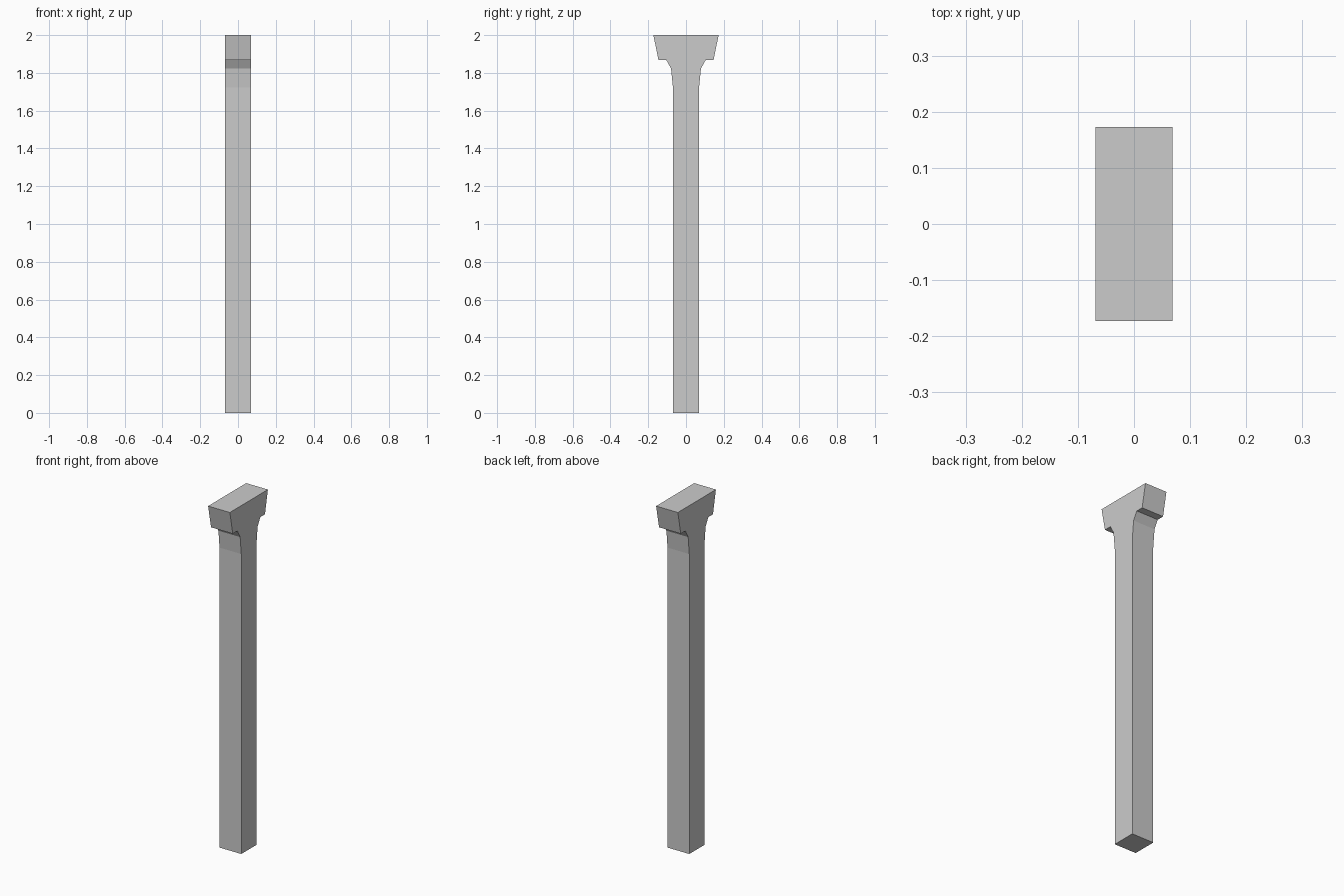
import bpy, bmesh

if "Cube" in bpy.data.objects:
    bpy.data.objects.remove(bpy.data.objects["Cube"])

HALF_WIDTH = 0.069

# Right half of the post outline (y, z), from the foot up to the flared cap
half = [(0.069, 0.0), (0.069, 1.722), (0.079, 1.823), (0.104, 1.868),
        (0.146, 1.868), (0.1725, 2.0)]
# Mirror it to close the outline
outline = half + [(-y, z) for y, z in reversed(half)]


def extrude_profile(name, points, half_width):
    bm = bmesh.new()
    face = bm.faces.new([bm.verts.new((-half_width, y, z)) for y, z in points])
    result = bmesh.ops.extrude_face_region(bm, geom=[face])
    verts = [g for g in result["geom"] if isinstance(g, bmesh.types.BMVert)]
    bmesh.ops.translate(bm, verts=verts, vec=(2 * half_width, 0, 0))
    # Make sure the start face is present so the solid is closed
    if any(e.is_boundary for e in bm.edges):
        bmesh.ops.holes_fill(bm, edges=[e for e in bm.edges if e.is_boundary], sides=0)
    bmesh.ops.recalc_face_normals(bm, faces=bm.faces)
    mesh = bpy.data.meshes.new(name)
    bm.to_mesh(mesh)
    bm.free()
    obj = bpy.data.objects.new(name, mesh)
    bpy.context.collection.objects.link(obj)
    return obj


# Square post with curved brackets and a flared cap
extrude_profile("post_with_bracket_cap", outline, HALF_WIDTH)
